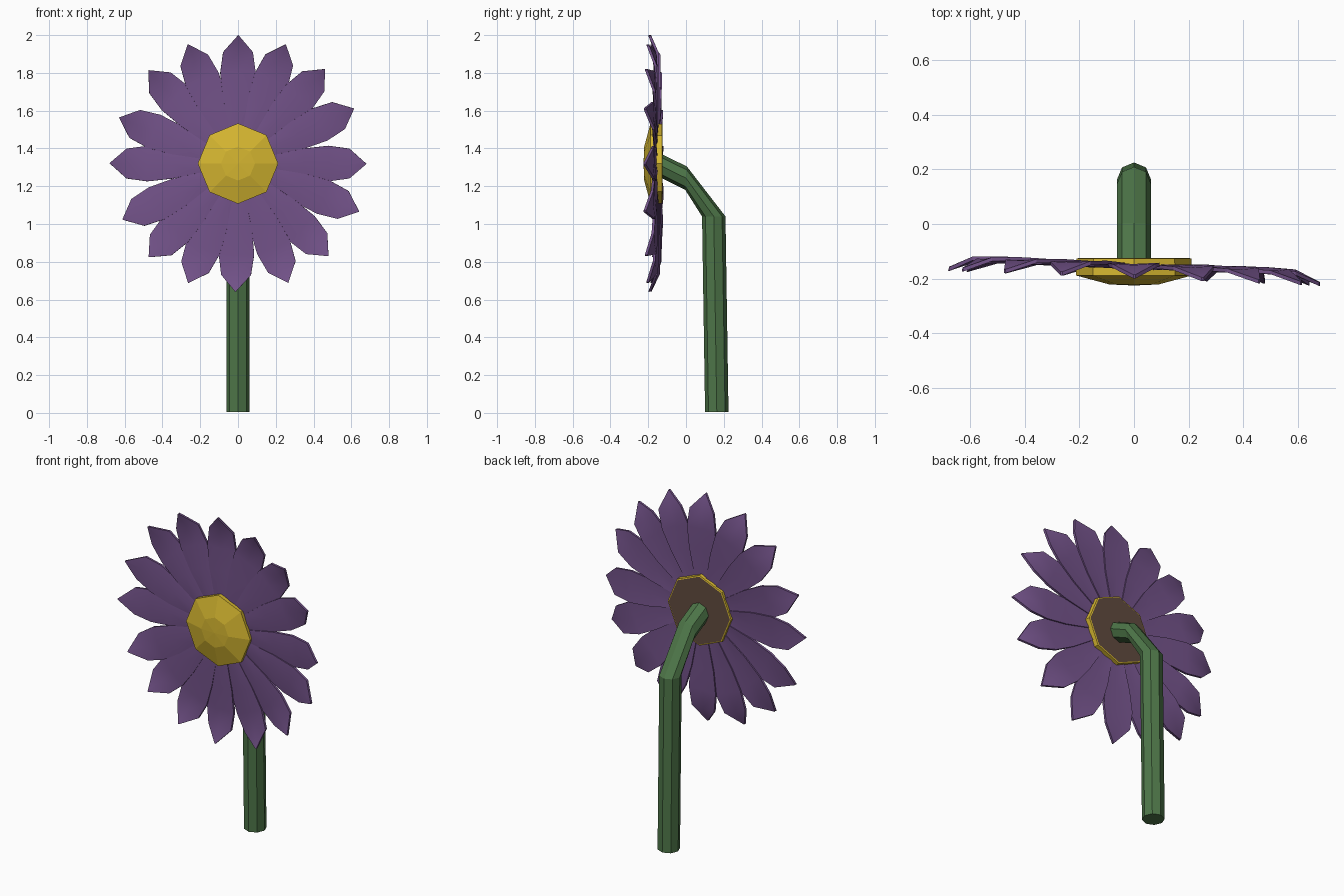
import bpy, bmesh, math
from mathutils import Vector, Matrix

if "Cube" in bpy.data.objects:
    bpy.data.objects.remove(bpy.data.objects["Cube"])

CENTRE = Vector((0, 0, 1.32))


def material(name, rgb):
    m = bpy.data.materials.new(name)
    m.diffuse_color = (*rgb, 1)
    m.use_nodes = True
    m.node_tree.nodes["Principled BSDF"].inputs["Base Color"].default_value = m.diffuse_color
    return m


purple = material("petal purple", (0.17, 0.085, 0.25))
yellow = material("centre yellow", (0.67, 0.47, 0.03))
brown = material("back brown", (0.12, 0.07, 0.05))
green = material("stem green", (0.075, 0.18, 0.065))


def finish(bm, name, *mats):
    bmesh.ops.recalc_face_normals(bm, faces=bm.faces)
    me = bpy.data.meshes.new(name)
    bm.to_mesh(me)
    bm.free()
    ob = bpy.data.objects.new(name, me)
    bpy.context.collection.objects.link(ob)
    for m in mats:
        me.materials.append(m)
    return ob


def loft(bm, rings):
    """Skin a list of vertex rings and cap both ends."""
    for a, b in zip(rings, rings[1:]):
        n = len(a)
        for i in range(n):
            bm.faces.new((a[i], a[(i + 1) % n], b[(i + 1) % n], b[i]))
    return bm.faces.new(rings[0]), bm.faces.new(rings[-1])


# Petals: radius, half width, depth; tips curl forward
ROWS = [(0.12, 0.03, -0.155), (0.21, 0.05, -0.155), (0.35, 0.08, -0.154),
        (0.48, 0.094, -0.152), (0.59, 0.079, -0.156)]
TIP_Y, THICK = -0.192, 0.014


def petal(angle, length, roll):
    bm = bmesh.new()
    k = length / 0.68
    t = THICK / 2
    rings = []
    for r, w, y in ROWS:
        # gently bulging section: front edge line then back edge line
        pts = [(-w, 0.003 - t), (0, -0.003 - t), (w, 0.003 - t),
               (w, 0.003 + t), (0, t - 0.001), (-w, 0.003 + t)]
        rings.append([bm.verts.new((x, y + d, r * k)) for x, d in pts])
    rings.append([bm.verts.new((x, TIP_Y + d, length - abs(x)))
                  for x, d in ((-.004, -t), (0, -t), (.004, -t), (.004, t), (0, t), (-.004, t))])
    loft(bm, rings)
    # roll about own axis, then swing round the flower
    pivot = Matrix.Translation((0, -0.155, 0))
    m = (Matrix.Rotation(math.radians(90 - angle), 4, 'Y') @ pivot
         @ Matrix.Rotation(math.radians(roll), 4, 'Z') @ pivot.inverted())
    bm.transform(m)
    for v in bm.verts:
        v.co.y -= 0.04 * v.co.x      # the head turns slightly sideways
        v.co += CENTRE
    ob = finish(bm, "petal", purple)
    bpy.context.view_layer.objects.active = ob
    ob.select_set(True)
    bpy.ops.object.shade_smooth_by_angle(angle=math.radians(30))
    ob.select_set(False)


TIPS = [(0, .68), (25.5, .68), (47.5, .68), (68.3, .68), (90, .68), (113, .685),
        (134, .685), (159, .675), (180, .68), (206, .68), (226.5, .685),
        (247.5, .685), (269, .68), (293, .685), (314.5, .685), (338.5, .69)]
for a, l in TIPS:
    petal(a, l, 2.5)

# Flower centre: faceted eight-sided dome with a brown back
bm = bmesh.new()
rings = []
for r, y in ((0.203, -0.125), (0.21, -0.127), (0.213, -0.188), (0.09, -0.221)):
    rings.append([bm.verts.new(CENTRE + Vector((r * math.sin(i * math.pi / 4), y,
                                                r * math.cos(i * math.pi / 4))))
                  for i in range(8)])
back, front = loft(bm, rings)
back.material_index = 1
peak = bmesh.ops.poke(bm, faces=[front])["verts"][0]
peak.co.y = -0.225
finish(bm, "flower_centre", yellow, brown)

# Stem: eight-sided tube bending forward into the head
PATH = [(0.163, 0.004, 0), (0.147, 1.04, 0), (0.0, 1.243, 86), (-0.132, 1.308, 88)]
bm = bmesh.new()
rings = []
for y, z, lean in PATH:
    rot = Matrix.Rotation(math.radians(lean), 3, 'X')
    rings.append([bm.verts.new(Vector((0, y, z)) + rot @ Vector(
        (0.062 * math.sin(i * math.pi / 4), 0.062 * math.cos(i * math.pi / 4), 0)))
        for i in range(8)])
loft(bm, rings)
finish(bm, "stem", green)
